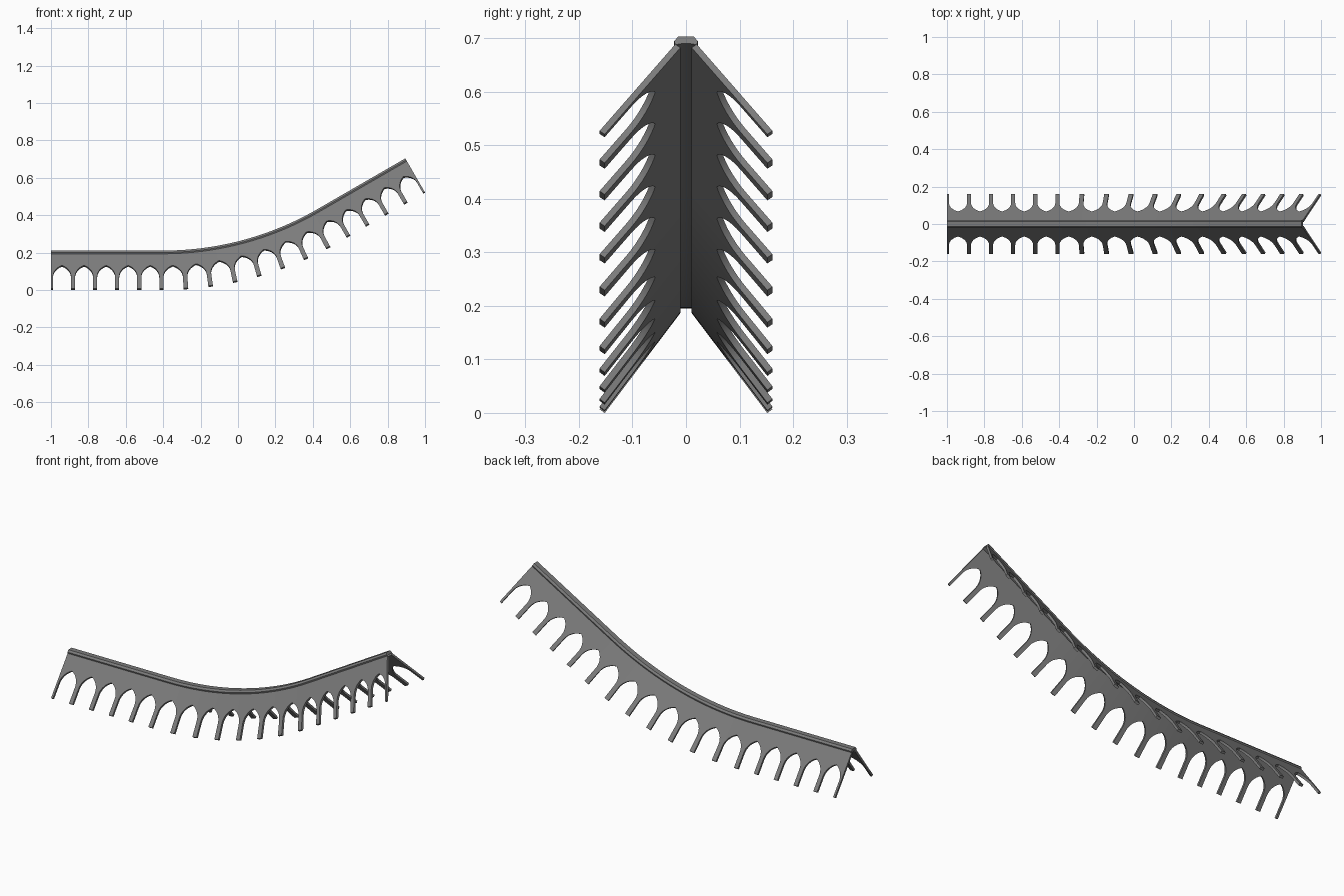
import bpy, bmesh, math
from mathutils import Vector

if "Cube" in bpy.data.objects:
    bpy.data.objects.remove(bpy.data.objects["Cube"], do_unlink=True)

# Ridge path: level run, circular sweep, then a straight climb
DEPTH = 0.211
START, FLAT, RADIUS, RISE = -1.0, 0.6, 1.646, math.radians(30)
ARC = RADIUS * RISE
ARC_END = START + FLAT + RADIUS * math.sin(RISE)
CLIMB = (1 - DEPTH * math.sin(RISE) - ARC_END) / math.cos(RISE)
LENGTH = FLAT + ARC + CLIMB
BAYS = 17
BAY = LENGTH / BAYS

# Panel section: top corner, slope direction, outward normal
TOP = Vector((0.02, -0.017))
DOWN = Vector((0.603, -0.797)).normalized()
OUT = Vector((-DOWN.y, DOWN.x))
PANEL, THICK = 0.2346, 0.012

# Pointed arch opening
LEG, APEX, SPRING = 0.011, 0.078, 0.152


def on_path(s, y, n):
    """Place a section point (y, n) at distance s along the ridge."""
    a = min(max(s - FLAT, 0) / RADIUS, RISE)
    run = max(s - FLAT - ARC, 0)
    x = START + min(s, FLAT) + RADIUS * math.sin(a) + run * math.cos(a)
    z = DEPTH + RADIUS * (1 - math.cos(a)) + run * math.sin(a)
    return Vector((x - n * math.sin(a), y, z + n * math.cos(a)))


def finish(bm, name):
    bmesh.ops.remove_doubles(bm, verts=bm.verts, dist=1e-5)
    bmesh.ops.recalc_face_normals(bm, faces=bm.faces)
    mesh = bpy.data.meshes.new(name)
    bm.to_mesh(mesh)
    bm.free()
    mesh.materials.append(grey)
    ob = bpy.data.objects.new(name, mesh)
    bpy.context.collection.objects.link(ob)
    bpy.ops.object.select_all(action="DESELECT")
    ob.select_set(True)
    bpy.context.view_layer.objects.active = ob
    bpy.ops.object.shade_smooth_by_angle(angle=math.radians(25))
    return ob


def arch(u):
    """Edge of the opening at offset u from the bay centre."""
    half, height = BAY / 2 - LEG, SPRING - APEX
    r = (half * half + height * height) / (2 * half)
    return SPRING - math.sqrt(max(r * r - (abs(u) + r - half) ** 2, 0))


def arched_panel(name, side):
    bm = bmesh.new()

    def quad(s0, s1, top, low0, low1):
        pts = [(s0, top), (s1, top), (s1, low1), (s0, low0)]
        bm.faces.new([bm.verts.new((s, v, 0)) for s, v in pts])

    steps = 16
    half = BAY / 2 - LEG
    us = [-half * math.cos(math.pi * i / steps) for i in range(steps + 1)]
    for b in range(BAYS):
        s0 = b * BAY
        mid = s0 + BAY / 2
        # half a leg on each side of the bay
        for a, c in ((s0, s0 + LEG), (s0 + BAY - LEG, s0 + BAY)):
            quad(a, c, 0, SPRING, SPRING)
            quad(a, c, SPRING, PANEL, PANEL)
        # web above the opening
        for u, w in zip(us, us[1:]):
            quad(mid + u, mid + w, 0, arch(u), arch(w))
    bmesh.ops.remove_doubles(bm, verts=bm.verts, dist=1e-5)

    # thicken the flat panel, then wrap it on the path
    ext = bmesh.ops.extrude_face_region(bm, geom=bm.faces[:], use_keep_orig=True)
    for v in ext["geom"]:
        if isinstance(v, bmesh.types.BMVert):
            v.co.z = -THICK
    for v in bm.verts:
        s, d, w = v.co
        p = TOP + DOWN * d + OUT * w
        v.co = on_path(s, side * p.x, p.y)
    return finish(bm, name)


def ridge_cap():
    right = [(0.014, 0), (0.022, -0.010), (0.020, -0.018), (0.009, -0.016)]
    section = right + [(-y, n) for y, n in reversed(right)]
    bm = bmesh.new()
    count = BAYS * 6
    rings = [[bm.verts.new(on_path(LENGTH * i / count, y, n)) for y, n in section]
             for i in range(count + 1)]
    k = len(section)
    for a, b in zip(rings, rings[1:]):
        for j in range(k):
            bm.faces.new((a[j], a[(j + 1) % k], b[(j + 1) % k], b[j]))
    bm.faces.new(rings[0])
    bm.faces.new(rings[-1])
    return finish(bm, "ridge_cap")


grey = bpy.data.materials.new("mid_grey")
grey.use_nodes = True
colour = (0.2, 0.2, 0.2, 1)
grey.diffuse_color = colour
grey.node_tree.nodes["Principled BSDF"].inputs["Base Color"].default_value = colour

arched_panel("front_arched_panel", -1)
arched_panel("back_arched_panel", 1)
ridge_cap()
